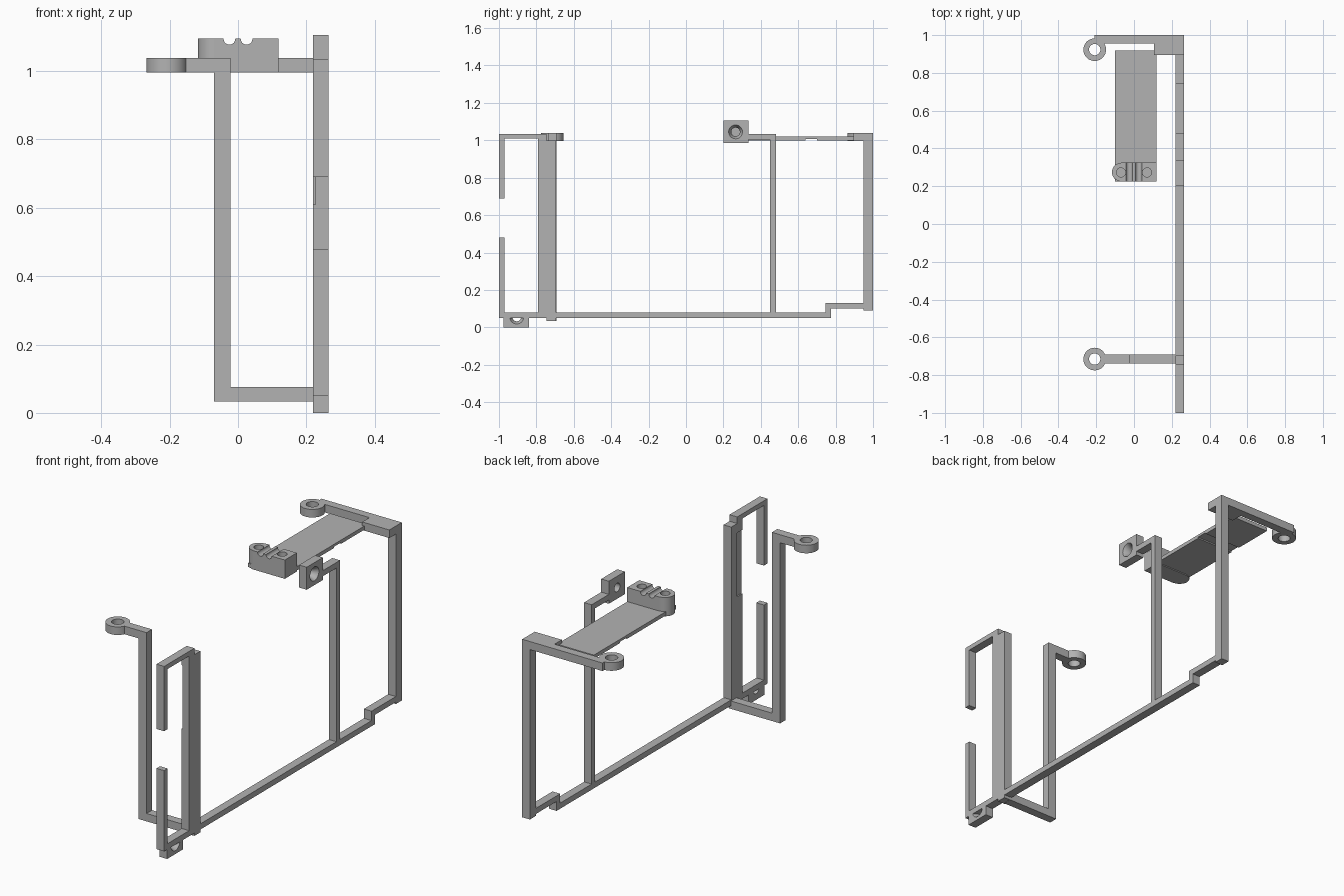
import bpy
import bmesh
from mathutils import Matrix

default_cube = bpy.data.objects.get("Cube")
if default_cube:
    bpy.data.objects.remove(default_cube, do_unlink=True)

grey = bpy.data.materials.new("plain grey")
grey.use_nodes = True
grey.diffuse_color = (0.45, 0.45, 0.45, 1)
grey.node_tree.nodes["Principled BSDF"].inputs["Base Color"].default_value = grey.diffuse_color

RAIL = (0.22, 0.265)      # shared thickness of the flat side frame
ARM = (0.995, 1.038)      # shared height of the upper arms and rings


def finish(name, bm):
    mesh = bpy.data.meshes.new(name)
    bm.to_mesh(mesh)
    bm.free()
    mesh.materials.append(grey)
    obj = bpy.data.objects.new(name, mesh)
    bpy.context.collection.objects.link(obj)
    return obj


def box(name, x, y, z):
    bm = bmesh.new()
    bmesh.ops.create_cube(bm, size=1)
    for v in bm.verts:
        v.co = [span[0] if c < 0 else span[1] for c, span in zip(v.co, (x, y, z))]
    return finish(name, bm)


def cylinder(name, centre, radius, depth, axis="Z", top_radius=None):
    bm = bmesh.new()
    turn = {"X": Matrix.Rotation(1.5707963, 4, "Y"),
            "Y": Matrix.Rotation(1.5707963, 4, "X"),
            "Z": Matrix.Identity(4)}[axis]
    bmesh.ops.create_cone(bm, cap_ends=True, segments=32, radius1=radius,
                          radius2=top_radius or radius, depth=depth,
                          matrix=Matrix.Translation(centre) @ turn)
    return finish(name, bm)


def combine(obj, other, operation):
    mod = obj.modifiers.new(operation.lower(), "BOOLEAN")
    mod.operation = operation
    mod.solver = "EXACT"
    mod.object = other
    bpy.ops.object.select_all(action="DESELECT")
    obj.select_set(True)
    bpy.context.view_layer.objects.active = obj
    bpy.ops.object.modifier_apply(modifier=mod.name)
    bpy.data.objects.remove(other, do_unlink=True)


def smooth(obj):
    bpy.ops.object.select_all(action="DESELECT")
    obj.select_set(True)
    bpy.context.view_layer.objects.active = obj
    bpy.ops.object.shade_smooth_by_angle(angle=0.6)


def ring(name, y):
    x, z = -0.208, sum(ARM) / 2
    obj = cylinder(name, (x, y, z), 0.06, ARM[1] - ARM[0])
    combine(obj, cylinder("hole", (x, y, z), 0.03, 0.2), "DIFFERENCE")
    smooth(obj)


def screw_block(name, y, z, hole_y, hole_z):
    obj = box(name, RAIL, y, z)
    mid = sum(RAIL) / 2
    combine(obj, cylinder("hole", (mid, hole_y, hole_z), 0.023, 0.2, "X"), "DIFFERENCE")
    sink = cylinder("sink", (mid + 0.011, hole_y, hole_z), 0.023, 0.026, "X", 0.038)
    combine(obj, sink, "DIFFERENCE")
    smooth(obj)


# Flat side frame: bars and posts given as y span and z span
for name, y, z in (
    ("bottom_rail", (-1, 0.775), (0.05, 0.08)),
    ("step_riser", (0.745, 0.775), (0.05, 0.13)),
    ("step_bar", (0.745, 0.96), (0.1, 0.13)),
    ("rear_post", (0.95, 1), (0.09, 1.035)),
    ("middle_post", (0.45, 0.48), (0.06, 1.035)),
    ("middle_post_arm", (0.33, 0.48), (1.005, 1.035)),
    ("front_lower_post", (-1, -0.97), (0.05, 0.48)),
    ("front_upper_post", (-1, -0.97), (0.69, 1.035)),
    ("front_top_bar", (-1, -0.75), (1.01, 1.035)),
    ("corner_post", (-0.745, -0.695), (0.035, 1)),
):
    box(name, RAIL, y, z)

# Frame post with a shallow recess on its inner side
panel = box("recessed_post", RAIL, (-0.79, -0.745), (0.05, 1.035))
combine(panel, box("recess", (0.2, 0.227), (-0.8, -0.7), (0.61, 0.95)), "DIFFERENCE")

# Countersunk screw blocks
screw_block("lower_screw_block", (-0.975, -0.84), (0, 0.08), -0.905, 0.055)
screw_block("upper_screw_block", (0.2, 0.335), (0.985, 1.105), 0.265, 1.045)

# Front bracket: foot, upright, short arm and ring
DEPTH = (-0.738, -0.692)
box("bracket_foot", (-0.07, 0.23), DEPTH, (0.033, 0.075))
box("bracket_upright", (-0.07, -0.022), DEPTH, (0.033, ARM[1]))
box("bracket_arm", (-0.155, -0.022), DEPTH, ARM)
ring("bracket_ring", -0.715)

# Rear arm, wide corner and ring
box("rear_arm", (-0.208, 0.265), (0.956, 1), ARM)
box("rear_corner", (0.105, 0.265), (0.895, 1), ARM)
ring("rear_ring", 0.923)

# Long plate with a shallow groove underneath
plate = box("plate", (-0.1, 0.118), (0.225, 0.918), (1, 1.02))
combine(plate, box("groove", (-0.2, 0.2), (0.64, 0.7), (0.9, 1.007)), "DIFFERENCE")

# Cable clamp: rounded end, two cable grooves, two blind screw holes
clamp = box("cable_clamp", (-0.07, 0.119), (0.224, 0.325), (ARM[0], 1.095))
combine(clamp, cylinder("round_end", (-0.068, 0.2745, 1.045), 0.049, 0.1), "UNION")
for side in (-1, 1):
    combine(clamp, cylinder("cable", (side * 0.025, 0.27, 1.094), 0.017, 0.3, "Y"), "DIFFERENCE")
    combine(clamp, cylinder("screw", (side * 0.069, 0.273, 1.08), 0.024, 0.1), "DIFFERENCE")
smooth(clamp)
